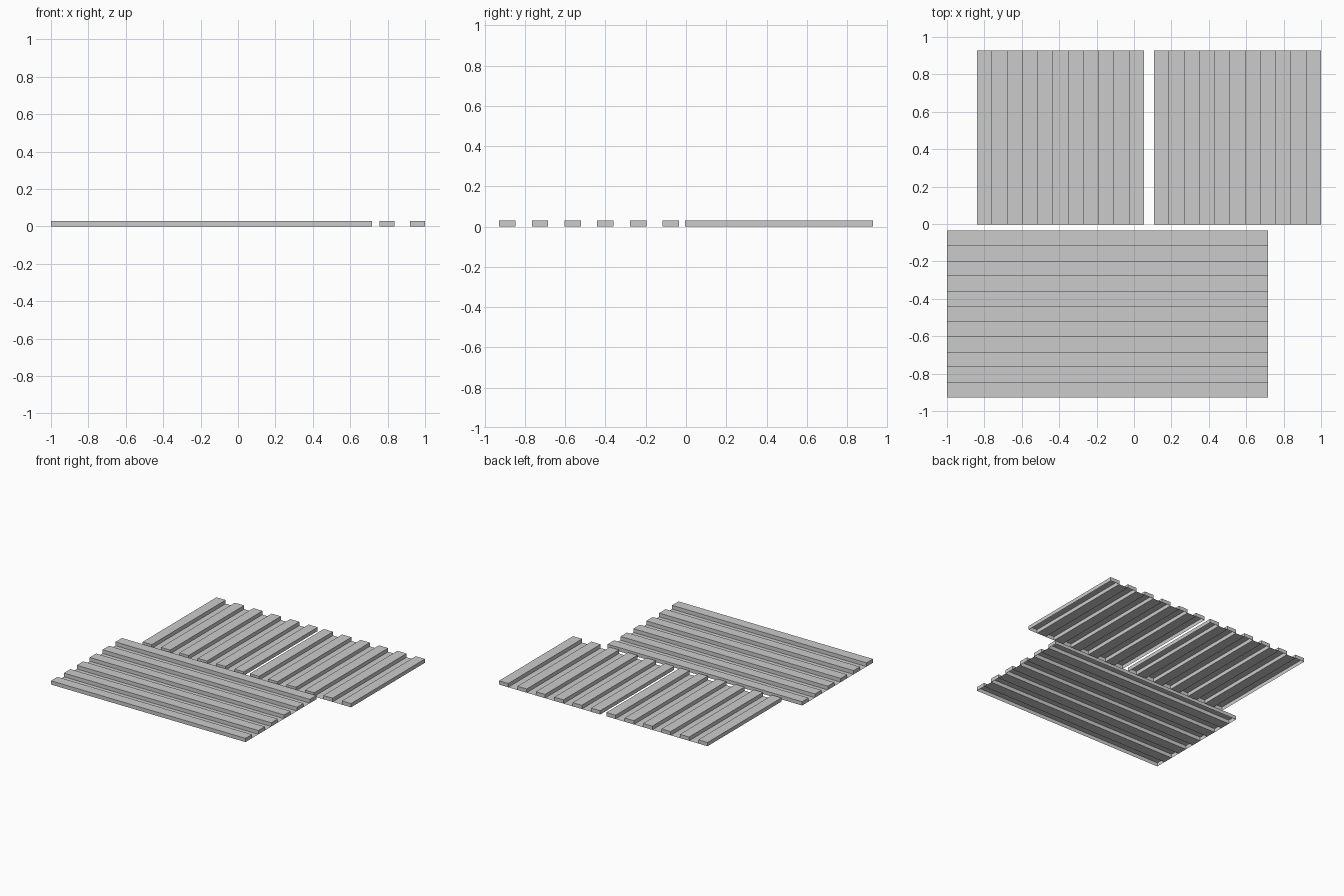
import bpy, bmesh
from mathutils import Matrix

if "Cube" in bpy.data.objects:
    bpy.data.objects.remove(bpy.data.objects["Cube"])

RIBS = 6          # raised ribs per panel, with flat strips between
HEIGHT = 0.03


def panel(name, width, length, centre, turned=False):
    """Thin ribbed sheet: ribs run along y, hollow below, closed at the ends."""
    bm = bmesh.new()
    step = width / (2 * RIBS - 1)
    h = length / 2

    # Square-wave profile across the panel
    profile = []
    for i in range(RIBS):
        a = -width / 2 + 2 * i * step
        b = a + step
        profile += [(a, 0), (a, HEIGHT), (b, HEIGHT), (b, 0)]

    front = [bm.verts.new((x, -h, z)) for x, z in profile]
    back = [bm.verts.new((x, h, z)) for x, z in profile]
    for i in range(len(profile) - 1):
        bm.faces.new((front[i], front[i + 1], back[i + 1], back[i]))

    # Rib end caps
    for i in range(0, len(profile), 4):
        bm.faces.new(front[i:i + 4][::-1])
        bm.faces.new(back[i:i + 4])

    # Turn and place the panel
    if turned:
        bm.transform(Matrix.Rotation(1.5707963, 4, 'Z'))
    bm.transform(Matrix.Translation((centre[0], centre[1], 0)))
    mesh = bpy.data.meshes.new(name)
    bm.to_mesh(mesh)
    bm.free()
    obj = bpy.data.objects.new(name, mesh)
    bpy.context.collection.objects.link(obj)
    return obj


# Two panels side by side at the back, one long panel across the front
panel("back_left_panel", 0.893, 0.932, (-0.393, 0.462))
panel("back_right_panel", 0.893, 0.932, (0.5535, 0.462))
panel("front_panel", 0.893, 1.716, (-0.142, -0.4815), turned=True)
